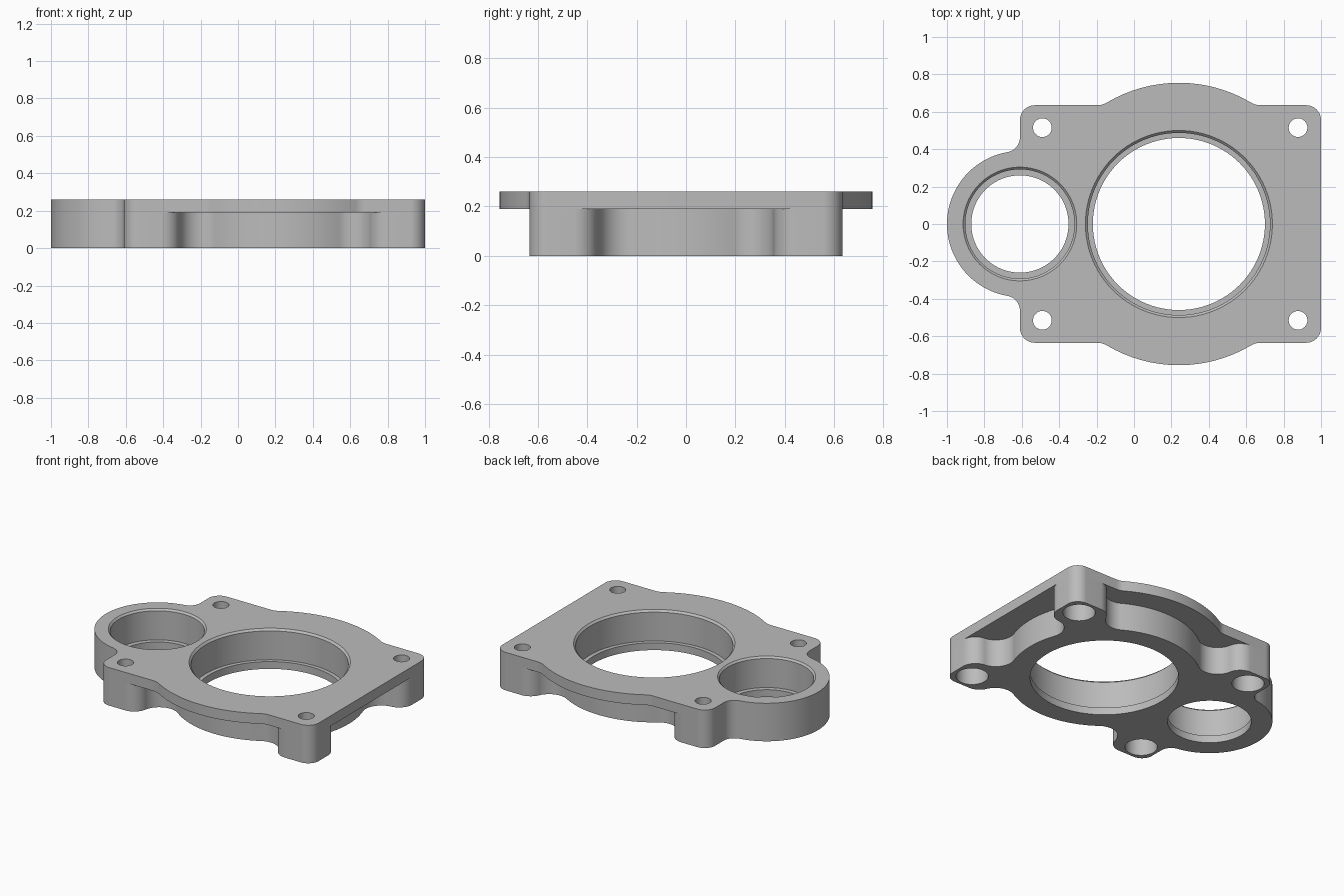
import bpy, bmesh, math
from mathutils import Vector

if "Cube" in bpy.data.objects:
    bpy.data.objects.remove(bpy.data.objects["Cube"], do_unlink=True)

HEIGHT, FLANGE_Z = 0.26, 0.19
MAIN, SIDE = (0.24, 0.0), (-0.61, 0.0)      # centres of the two bores

grey = bpy.data.materials.new("machined_grey")
grey.use_nodes = True
grey.diffuse_color = (0.5, 0.5, 0.5, 1)
grey.node_tree.nodes["Principled BSDF"].inputs["Base Color"].default_value = (0.5, 0.5, 0.5, 1)


def make_object(name, bm):
    bmesh.ops.recalc_face_normals(bm, faces=bm.faces[:])
    mesh = bpy.data.meshes.new(name)
    bm.to_mesh(mesh)
    bm.free()
    mesh.materials.append(grey)
    obj = bpy.data.objects.new(name, mesh)
    bpy.context.collection.objects.link(obj)
    return obj


# Outline helpers: circles are (x, y, radius), negative radius = concave fillet
def fillet(a, b, f):
    """Concave circle touching circles a and b, on the right of the way a to b."""
    pa, pb = Vector(a[:2]), Vector(b[:2])
    d = pb - pa
    ra, rb, dist = a[2] + f, b[2] + f, d.length
    d.normalize()
    along = (ra * ra - rb * rb + dist * dist) / (2 * dist)
    c = pa + d * along + Vector((d.y, -d.x)) * math.sqrt(ra * ra - along * along)
    return (c.x, c.y, -f)


def outline(circles):
    """Belt running counter-clockwise round a chain of signed circles."""
    n = len(circles)
    normals = []
    for i, (x, y, s) in enumerate(circles):
        x2, y2, s2 = circles[(i + 1) % n]
        ratio = (s - s2) / math.hypot(x2 - x, y2 - y)
        normals.append(math.atan2(y2 - y, x2 - x) - math.acos(max(-1, min(1, ratio))))
    points = []
    for i, (x, y, s) in enumerate(circles):
        a, b = normals[i - 1], normals[i]
        sweep = (b - a) % math.tau if s > 0 else -((a - b) % math.tau)
        steps = max(3, math.ceil(abs(sweep) / math.radians(4)))
        for k in range(steps + 1):
            t = a + sweep * k / steps
            p = Vector((x + s * math.cos(t), y + s * math.sin(t)))
            if not points or (p - points[-1]).length > 1e-4:
                points.append(p)
    if (points[0] - points[-1]).length < 1e-4:
        points.pop()
    return points


def mirrored(half, start):
    """Add the front half; the last circle and those before start lie on the axis."""
    return half + [(x, -y, s) for x, y, s in reversed(half[start:-1])]


def prism(name, points, z0, z1):
    bm = bmesh.new()
    face = bm.faces.new([bm.verts.new((p.x, p.y, z0)) for p in points])
    new = bmesh.ops.extrude_face_region(bm, geom=[face])["geom"]
    bmesh.ops.translate(bm, vec=(0, 0, z1 - z0),
                        verts=[v for v in new if isinstance(v, bmesh.types.BMVert)])
    return make_object(name, bm)


def lathe(name, centre, profile, seg):
    """Closed turned cutter from (radius, z) points."""
    bm = bmesh.new()
    rings = [[bm.verts.new((centre[0] + r * math.cos(math.tau * k / seg),
                            centre[1] + r * math.sin(math.tau * k / seg), z))
              for k in range(seg)] for r, z in profile]
    for lo, hi in zip(rings, rings[1:]):
        for k in range(seg):
            j = (k + 1) % seg
            bm.faces.new((lo[k], lo[j], hi[j], hi[k]))
    bm.faces.new(rings[0])
    bm.faces.new(rings[-1])
    obj = make_object(name, bm)
    obj.hide_render = True
    return obj


# Shared circles
lobe = (*SIDE, 0.39)
lobe_fillet = (-0.69, math.sqrt(0.47 ** 2 - 0.08 ** 2), -0.08)
corner_r, corner_l = (0.92, 0.555, 0.08), (-0.53, 0.555, 0.08)

# Top flange: rounded rectangle with round bulges and the side lobe
bulge = (*MAIN, 0.755)
dx = math.sqrt(0.855 ** 2 - 0.735 ** 2)
flange_half = [corner_r, (MAIN[0] + dx, 0.735, -0.1), bulge,
               (MAIN[0] - dx, 0.735, -0.1), corner_l, lobe_fillet, lobe]
flange = prism("top_flange", outline(mirrored(flange_half, 0)), FLANGE_Z, HEIGHT)

# Lower body: ring round the main bore, four corner bosses and the side lobe
ring = (*MAIN, 0.6)
boss_a, boss_b, boss_c = (0.9, 0.455, 0.1), (0.8, 0.535, 0.1), (-0.41, 0.535, 0.1)
body_half = [ring, fillet(ring, boss_a, 0.12), boss_a, corner_r, boss_b,
             fillet(boss_b, ring, 0.12), ring, fillet(ring, boss_c, 0.12), boss_c,
             corner_l, lobe_fillet, lobe]
body = prism("lower_body", outline(mirrored(body_half, 1)), 0, FLANGE_Z)


# Stepped bores with a bottom lip and a chamfered rim
def bore(name, centre, lip, wall, rim):
    c = rim - wall
    return lathe(name, centre, [(lip, -0.1), (lip, 0.05), (wall, 0.05), (wall, HEIGHT - c),
                                (rim + 0.05, HEIGHT + 0.05)], 96)


cutters = [bore("main_bore_cutter", MAIN, 0.46, 0.487, 0.5),
           bore("side_bore_cutter", SIDE, 0.26, 0.292, 0.304)]

# Bolt holes, recessed from below
for x in (-0.49, 0.877):
    for y in (-0.515, 0.515):
        cutters.append(lathe("bolt_hole_cutter", (x, y),
                             [(0.1, -0.1), (0.1, 0.16), (0.05, 0.16), (0.05, 0.4)], 40))

for obj in (flange, body):
    bpy.ops.object.select_all(action='DESELECT')
    bpy.context.view_layer.objects.active = obj
    obj.select_set(True)
    for cutter in cutters:
        mod = obj.modifiers.new("cut", 'BOOLEAN')
        mod.operation, mod.solver, mod.object = 'DIFFERENCE', 'EXACT', cutter
        bpy.ops.object.modifier_apply(modifier=mod.name)
    bpy.ops.object.shade_smooth_by_angle(angle=math.radians(30))

for cutter in cutters:
    bpy.data.objects.remove(cutter, do_unlink=True)
